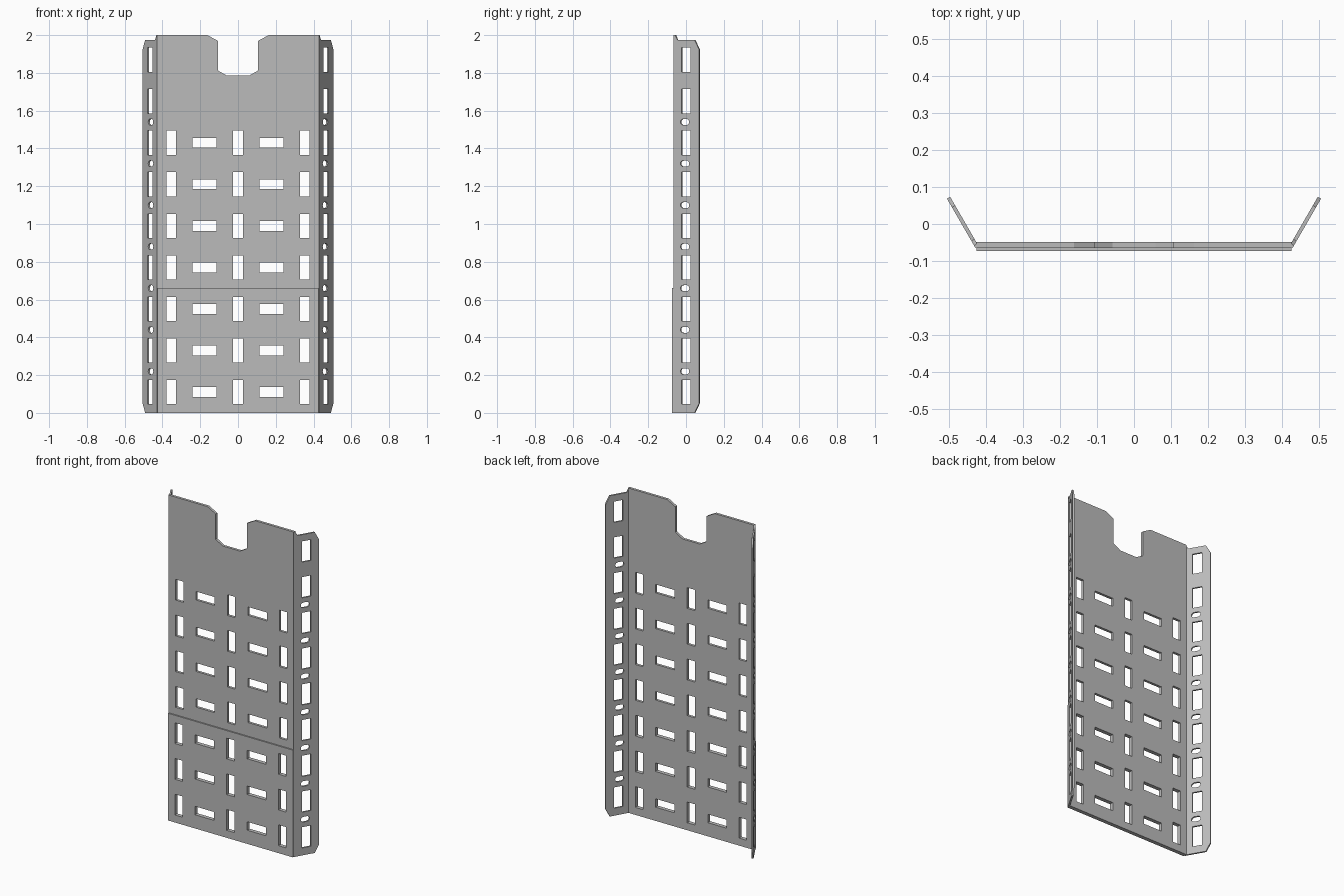
import bpy, bmesh
from math import cos, sin, pi, radians
from mathutils import Matrix, Vector

if "Cube" in bpy.data.objects:
    bpy.data.objects.remove(bpy.data.objects["Cube"])

# Single metal colour
steel = bpy.data.materials.new("grey_steel")
steel.use_nodes = True
steel.diffuse_color = (0.5, 0.5, 0.5, 1)
steel.node_tree.nodes["Principled BSDF"].inputs["Base Color"].default_value = (0.5, 0.5, 0.5, 1)

PITCH, FIRST, ROWS = 0.22, 0.11, 7
LONG, SHORT = 0.128, 0.052


def rect(x, y, w, h):
    return [(x - w / 2, y - h / 2), (x + w / 2, y - h / 2),
            (x + w / 2, y + h / 2), (x - w / 2, y + h / 2)]


def slot(x, y, w, h, steps=6):
    """Rounded slot lying along x."""
    r, pts = h / 2, []
    for side, start in ((1, -pi / 2), (-1, pi / 2)):
        for i in range(steps + 1):
            a = start + pi * i / steps
            pts.append((x + side * (w / 2 - r) + r * cos(a), y + r * sin(a)))
    return pts


def sheet(name, outline, holes, thickness, matrix):
    """Flat perforated sheet; its outer face lies on local z = 0."""
    curve = bpy.data.curves.new(name, 'CURVE')
    curve.dimensions = '2D'
    curve.fill_mode = 'BOTH'
    curve.extrude = thickness / 2
    for loop in [outline] + holes:
        spline = curve.splines.new('POLY')
        spline.points.add(len(loop) - 1)
        for p, (x, y) in zip(spline.points, loop):
            p.co = (x, y, 0, 1)
        spline.use_cyclic_u = True
    temp = bpy.data.objects.new(name + "_profile", curve)
    bpy.context.scene.collection.objects.link(temp)
    deps = bpy.context.evaluated_depsgraph_get()
    mesh = bpy.data.meshes.new_from_object(temp.evaluated_get(deps))
    bpy.data.objects.remove(temp)
    bpy.data.curves.remove(curve)

    mesh.transform(matrix @ Matrix.Translation((0, 0, -thickness / 2)))
    bm = bmesh.new()
    bm.from_mesh(mesh)
    bmesh.ops.remove_doubles(bm, verts=bm.verts, dist=0.0001)
    bmesh.ops.recalc_face_normals(bm, faces=bm.faces)
    for f in bm.faces:
        f.smooth = False
        f.material_index = 0
    bm.to_mesh(mesh)
    bm.free()
    mesh.materials.clear()
    mesh.materials.append(steel)
    mesh.name = name
    obj = bpy.data.objects.new(name, mesh)
    bpy.context.scene.collection.objects.link(obj)
    return obj


def panel_holes(rows):
    holes = []
    for i in range(rows):
        z = FIRST + PITCH * i
        holes += [rect(x, z, SHORT, LONG) for x in (-0.353, 0, 0.353)]
        holes += [rect(x, z, LONG, SHORT) for x in (-0.178, 0.178)]
    return holes


def upright(y):
    return Matrix.Translation((0, y, 0)) @ Matrix.Rotation(radians(90), 4, 'X')


# Main panel with chamfered notch in the top edge
half_notch = [(0.162, 2), (0.107, 1.97), (0.107, 1.813), (0.058, 1.785)]
outline = [(-0.425, 0), (0.425, 0), (0.425, 2)] + half_notch
outline += [(-x, z) for x, z in reversed(half_notch)] + [(-0.425, 2)]
sheet("main_panel", outline, panel_holes(ROWS), 0.016, upright(-0.065))

# Thin reinforcing plate over the lower front
sheet("lower_front_plate", rect(0, 0.33, 0.85, 0.66), panel_holes(3), 0.008, upright(-0.073))

# Slanted side flanges, mirrored
flange = [(0, 0), (0.127, 0), (0.154, 0.05), (0.154, 1.925),
          (0.127, 1.975), (0.022, 1.975), (0.008, 2), (0, 2)]
holes = [rect(0.075, FIRST + PITCH * i, 0.055, LONG) for i in range(ROWS + 2)]
holes += [slot(0.068, PITCH * (i + 1), 0.054, 0.032) for i in range(ROWS)]
slant = radians(60)
along = Vector((cos(slant), sin(slant), 0))
up = Vector((0, 0, 1))
frame = Matrix((along, up, along.cross(up))).transposed().to_4x4()
flanges = sheet("side_flanges", flange, holes, 0.010,
                Matrix.Translation((0.428, -0.065, 0)) @ frame)
flanges.modifiers.new("mirror", 'MIRROR').use_axis = (True, False, False)
